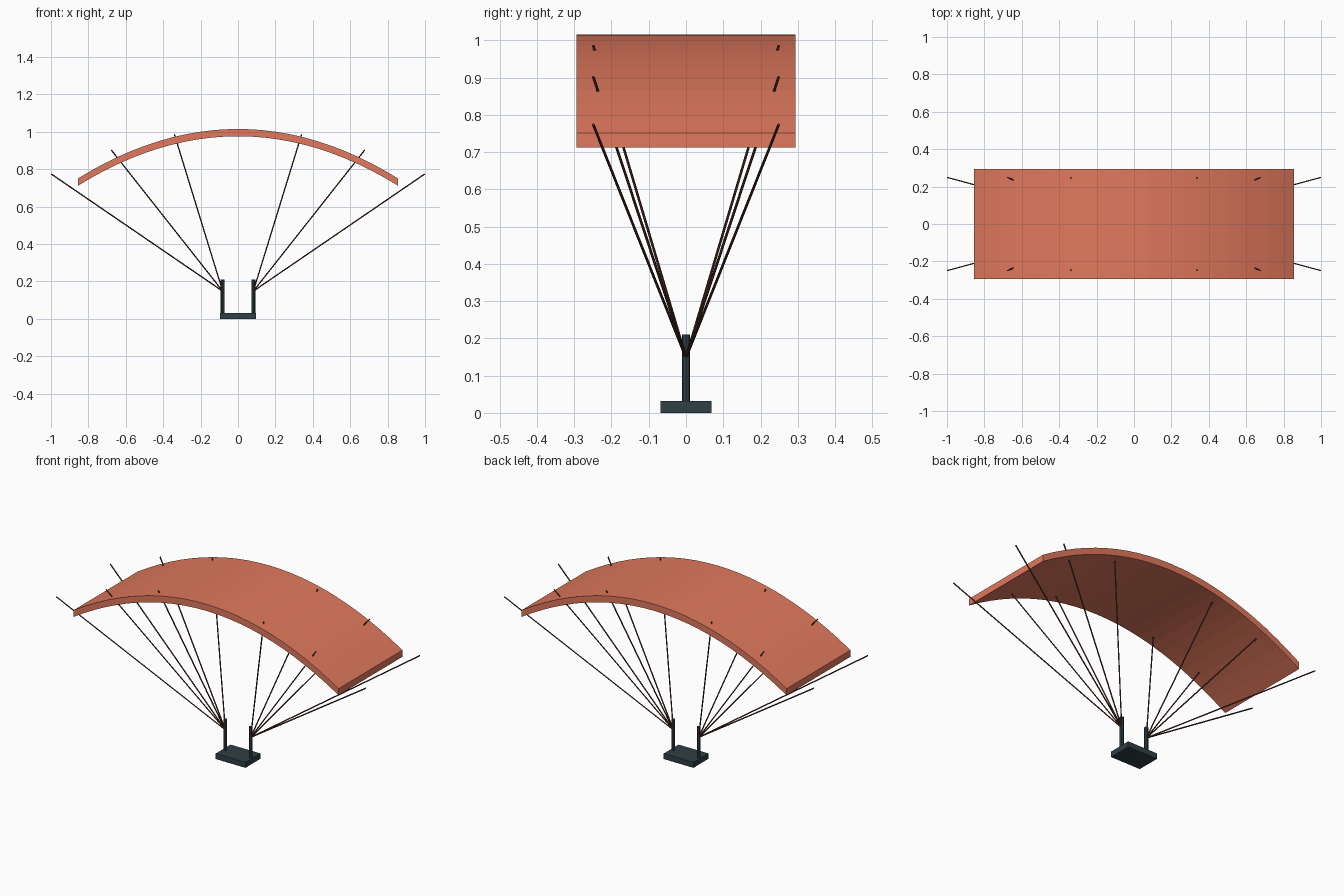
import bpy, bmesh
from mathutils import Vector

if "Cube" in bpy.data.objects:
    bpy.data.objects.remove(bpy.data.objects["Cube"])


def material(name, rgb):
    m = bpy.data.materials.new(name)
    m.diffuse_color = (*rgb, 1)
    m.use_nodes = True
    m.node_tree.nodes["Principled BSDF"].inputs["Base Color"].default_value = m.diffuse_color
    return m


CORAL = material("coral_fabric", (0.75, 0.19, 0.11))
BROWN = material("brown_cord", (0.10, 0.035, 0.025))
SLATE = material("dark_slate", (0.03, 0.05, 0.06))


def add_object(name, bm, mat):
    bmesh.ops.recalc_face_normals(bm, faces=bm.faces)
    me = bpy.data.meshes.new(name)
    bm.to_mesh(me)
    bm.free()
    me.materials.append(mat)
    ob = bpy.data.objects.new(name, me)
    bpy.context.collection.objects.link(ob)
    return ob


def rod(name, a, b, radius, sides, mat):
    a, b = Vector(a), Vector(b)
    bm = bmesh.new()
    bmesh.ops.create_cone(bm, cap_ends=True, segments=sides, radius1=radius,
                          radius2=radius, depth=(b - a).length)
    ob = add_object(name, bm, mat)
    ob.location = (a + b) / 2
    ob.rotation_euler = (b - a).to_track_quat('Z', 'Y').to_euler()
    return ob


# Arched canopy: side profile extruded along y
HALF_SPAN, HALF_CHORD, RISE, THICK, N = 0.855, 0.294, 0.264, 0.039, 24
us = [-1 + 2 * i / N for i in range(N + 1)]
top = [(u * HALF_SPAN, 1.015 - RISE * u * u) for u in us]
bm = bmesh.new()
rings = []
for x, z in top:
    rings.append([bm.verts.new((x, y, zz)) for y, zz in (
        (-HALF_CHORD, z), (HALF_CHORD, z),
        (HALF_CHORD, z - THICK), (-HALF_CHORD, z - THICK))])
for r, s in zip(rings, rings[1:]):
    for k in range(4):
        bm.faces.new((r[k], r[(k + 1) % 4], s[(k + 1) % 4], s[k]))
bm.faces.new(rings[0])
bm.faces.new(rings[-1])
add_object("canopy", bm, CORAL)

# Harness seat
bm = bmesh.new()
bmesh.ops.create_cube(bm, size=1)
bmesh.ops.scale(bm, vec=(0.192, 0.137, 0.032), verts=bm.verts)
bmesh.ops.translate(bm, vec=(0, 0, 0.016), verts=bm.verts)
add_object("harness_seat", bm, SLATE)

# Risers and fanned suspension lines, both sides
for side, label in ((-1, "left"), (1, "right")):
    rod(f"riser_{label}", (side * 0.082, 0, 0.02), (side * 0.082, 0, 0.21), 0.0105, 8, SLATE)
    for i, (x, z) in enumerate(((0.34, 0.986), (0.677, 0.902), (0.998, 0.774))):
        for y, end in ((-0.249, "front"), (0.249, "back")):
            rod(f"line_{label}_{end}_{i + 1}", (side * 0.082, 0, 0.148),
                (side * x, y, z), 0.0036, 6, BROWN)
